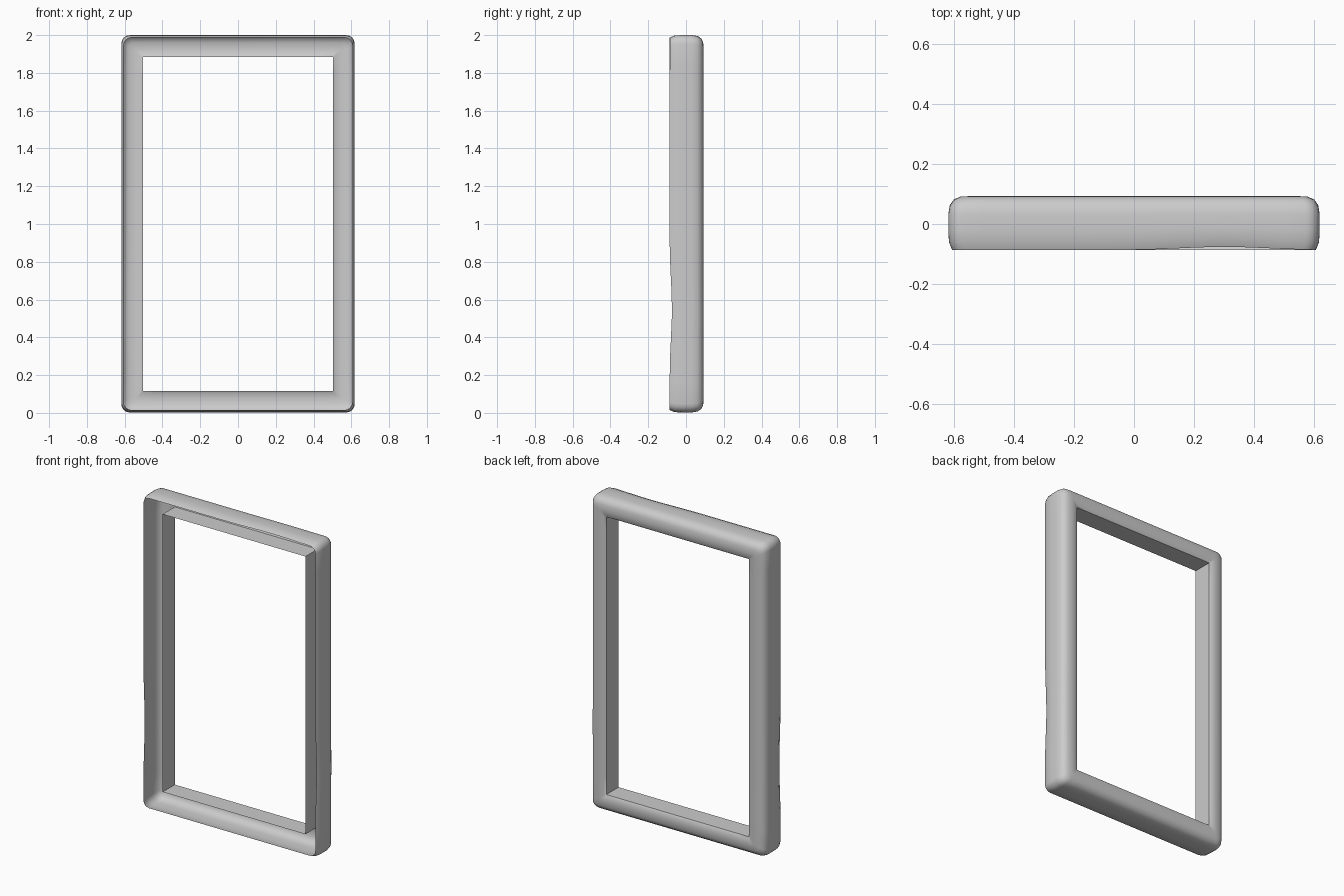
import bpy, bmesh
from math import sin, cos, pi, exp

if "Cube" in bpy.data.objects:
    bpy.data.objects.remove(bpy.data.objects["Cube"])

# Opening of the frame (half width, bottom, top)
HX, Z0, Z1 = 0.503, 0.117, 1.885
SIDE_SEGS, CORNER_SEGS = 16, 5

# Open-front channel section: (distance outward from the opening, y, wobble weight)
PROFILE = [(0, -0.04, 0), (0, 0.083, 0), (0.012, 0.09, 0), (0.04, 0.093, 0),
           (0.075, 0.091, 0), (0.097, 0.08, 0.1), (0.11, 0.06, 0.2),
           (0.115, 0.03, 0.3), (0.115, -0.02, 0.5), (0.113, -0.06, 0.8),
           (0.102, -0.087, 1)]


def ring(d):
    """Rounded rectangle, d outside the opening, as (x, z) points."""
    r = d * 0.4
    cx, lo, hi = HX + d - r, Z0 - d + r, Z1 + d - r
    centres = [(cx, lo, -pi / 2), (cx, hi, 0), (-cx, hi, pi / 2), (-cx, lo, pi)]
    pts = []
    for i, (x, z, a0) in enumerate(centres):
        for k in range(CORNER_SEGS):
            a = a0 + pi / 2 * k / (CORNER_SEGS - 1)
            pts.append((x + r * cos(a), z + r * sin(a)))
        nx, nz, na = centres[(i + 1) % 4]
        sx, sz = pts[-1]
        ex, ez = nx + r * cos(na), nz + r * sin(na)
        for k in range(1, SIDE_SEGS):
            t = k / SIDE_SEGS
            pts.append((sx + (ex - sx) * t, sz + (ez - sz) * t))
    return pts


def wobble(x, z):
    """Soft dents in the free front lip."""
    return (0.013 * exp(-((z - 0.55) / 0.2) ** 2)
            + (0.011 * exp(-((x - 0.3) / 0.2) ** 2) if z > 1.8 else 0))


bm = bmesh.new()
rings = []
for d, y, w in PROFILE:
    rings.append([bm.verts.new((x, y + w * wobble(x, z), z)) for x, z in ring(d)])
n = len(rings[0])
for a, b in zip(rings, rings[1:]):
    for i in range(n):
        j = (i + 1) % n
        bm.faces.new((a[i], a[j], b[j], b[i]))
bmesh.ops.remove_doubles(bm, verts=bm.verts[:], dist=1e-5)
bm.normal_update()
# The back of the channel must face +y
if sum(f.normal.y * f.calc_area() for f in bm.faces) < 0:
    bmesh.ops.reverse_faces(bm, faces=bm.faces[:])

mesh = bpy.data.meshes.new("rectangular_frame")
bm.to_mesh(mesh)
bm.free()
frame = bpy.data.objects.new("rectangular_frame", mesh)
bpy.context.collection.objects.link(frame)
bpy.context.view_layer.objects.active = frame
frame.select_set(True)
bpy.ops.object.shade_smooth_by_angle(angle=0.7)
